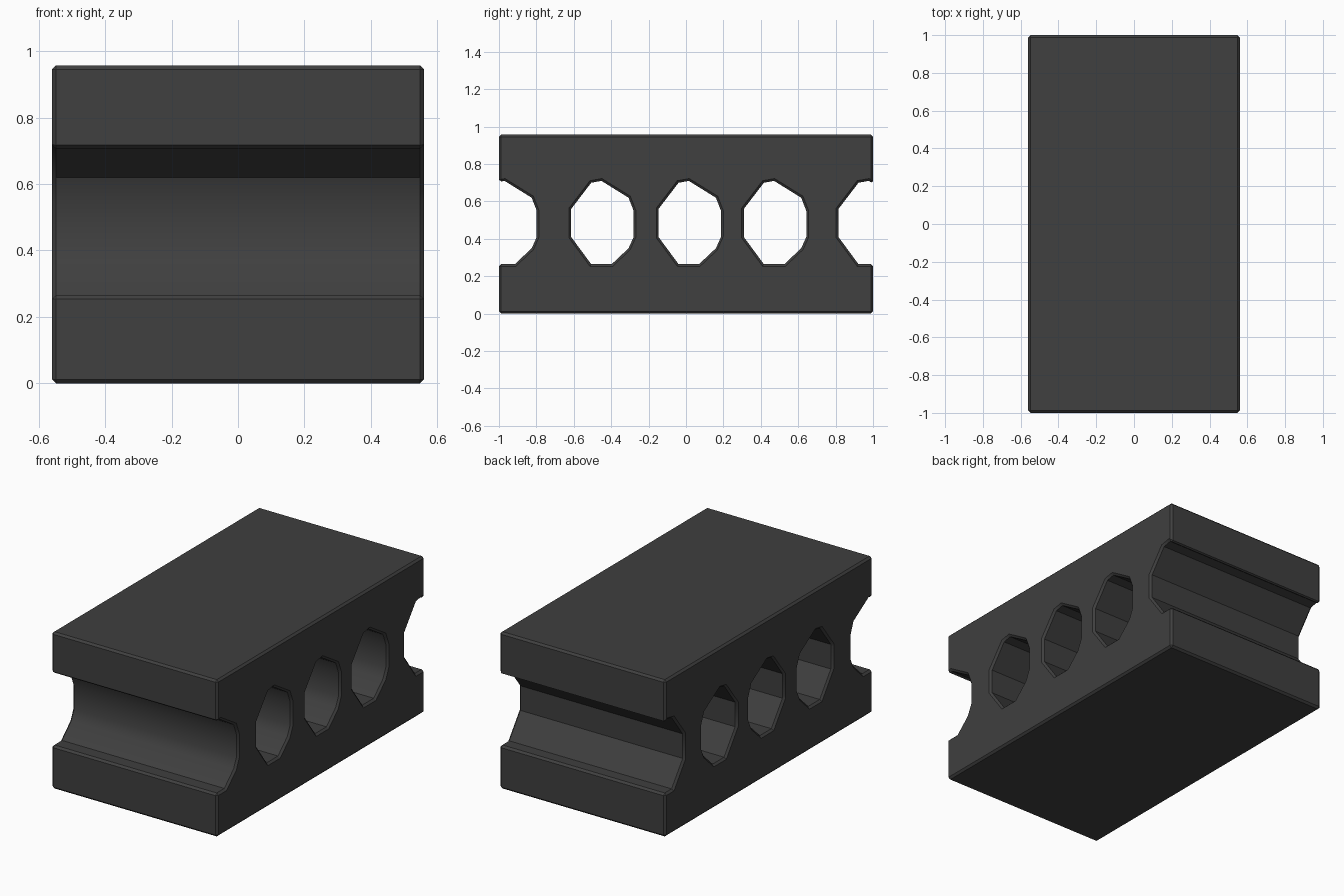
import bpy
import bmesh

cube = bpy.data.objects.get("Cube")
if cube:
    bpy.data.objects.remove(cube, do_unlink=True)

HALF_X, HALF_Y, HEIGHT = 0.56, 1.0, 0.957

# Irregular ten-sided opening, as (y, z)
HOLE = [(-0.147, 0.56), (-0.04, 0.70), (0.015, 0.71), (0.16, 0.62), (0.187, 0.55),
        (0.187, 0.41), (0.16, 0.35), (0.07, 0.265), (-0.04, 0.265), (-0.147, 0.41)]
HOLE_CENTRES = [-0.985, -0.467, 0, 0.456, 0.962]


def prism(name, outline, half_width):
    """Extrude a y-z outline along x."""
    bm = bmesh.new()
    face = bm.faces.new([bm.verts.new((-half_width, y, z)) for y, z in outline])
    result = bmesh.ops.extrude_face_region(bm, geom=[face])
    verts = [v for v in result["geom"] if isinstance(v, bmesh.types.BMVert)]
    bmesh.ops.translate(bm, verts=verts, vec=(2 * half_width, 0, 0))
    bmesh.ops.recalc_face_normals(bm, faces=bm.faces)
    mesh = bpy.data.meshes.new(name)
    bm.to_mesh(mesh)
    bm.free()
    obj = bpy.data.objects.new(name, mesh)
    bpy.context.collection.objects.link(obj)
    return obj


# Dark grey material
mat = bpy.data.materials.new("dark_grey")
mat.use_nodes = True
colour = (0.05, 0.05, 0.05, 1)
mat.diffuse_color = colour
mat.node_tree.nodes["Principled BSDF"].inputs["Base Color"].default_value = colour

# Solid block
block = prism("block", [(-HALF_Y, 0), (HALF_Y, 0), (HALF_Y, HEIGHT), (-HALF_Y, HEIGHT)], HALF_X)
block.data.materials.append(mat)
bpy.context.view_layer.objects.active = block
block.select_set(True)

# Three through holes and a part-hole notch at each end
for centre in HOLE_CENTRES:
    cutter = prism("hole_cutter", [(y + centre, z) for y, z in HOLE], HALF_X + 0.2)
    cutter.hide_render = True
    cut = block.modifiers.new("hole", "BOOLEAN")
    cut.operation = "DIFFERENCE"
    cut.solver = "EXACT"
    cut.object = cutter
    bpy.ops.object.modifier_apply(modifier=cut.name)
    bpy.data.objects.remove(cutter, do_unlink=True)

# Chamfer the outer edges and hole rims, leaving the hole facets alone
bevel = block.modifiers.new("chamfer", "BEVEL")
bevel.width = 0.012
bevel.segments = 1
bevel.limit_method = "ANGLE"
bevel.angle_limit = 1.05
bevel.use_clamp_overlap = False
bpy.ops.object.modifier_apply(modifier=bevel.name)

bpy.ops.object.shade_smooth_by_angle(angle=0.52)
